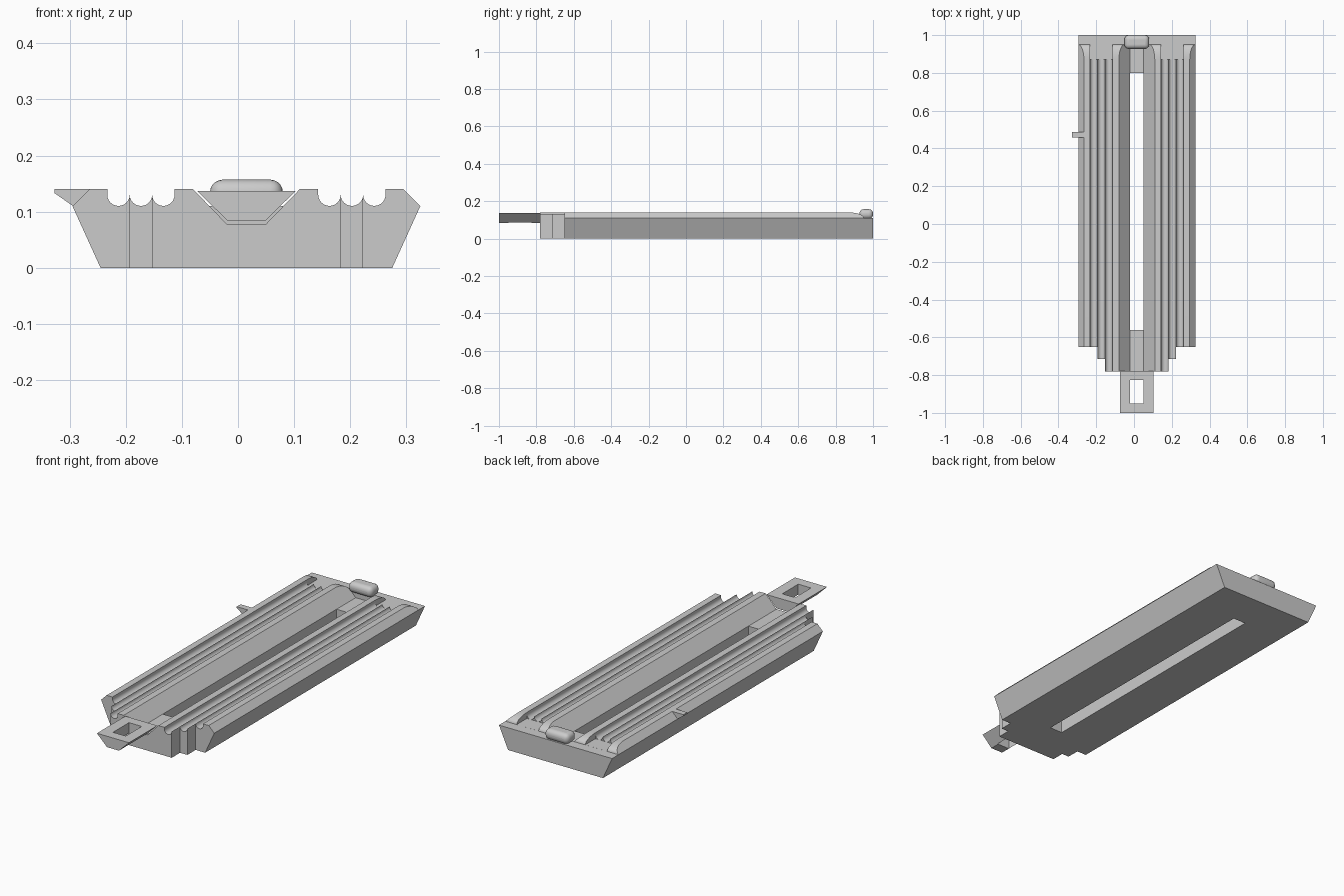
import bpy, bmesh, math

cube = bpy.data.objects.get("Cube")
if cube:
    bpy.data.objects.remove(cube, do_unlink=True)

CX = 0.015  # the body's own centre line

grey = bpy.data.materials.new("plain grey")
grey.use_nodes = True
GREY = (0.6, 0.6, 0.6, 1)
grey.diffuse_color = GREY
grey.node_tree.nodes["Principled BSDF"].inputs["Base Color"].default_value = GREY


def prism(name, profile, a, b, axis="y"):
    """Extrude a closed profile, (x, z) along y or (y, z) along x."""
    bm = bmesh.new()

    def place(p, t):
        return (CX + p[0], t, p[1]) if axis == "y" else (CX + t, p[0], p[1])
    ends = [[bm.verts.new(place(p, t)) for p in profile] for t in (a, b)]
    for ring in ends:
        bm.faces.new(ring)
    n = len(profile)
    for i in range(n):
        j = (i + 1) % n
        bm.faces.new((ends[0][i], ends[0][j], ends[1][j], ends[1][i]))
    bmesh.ops.recalc_face_normals(bm, faces=bm.faces)
    mesh = bpy.data.meshes.new(name)
    bm.to_mesh(mesh)
    bm.free()
    mesh.materials.append(grey)
    obj = bpy.data.objects.new(name, mesh)
    bpy.context.collection.objects.link(obj)
    return obj


def box(name, x0, x1, y0, y1, z0, z1):
    return prism(name, [(x0, z0), (x1, z0), (x1, z1), (x0, z1)], y0, y1)


def carve(target, cutter):
    """Subtract the cutter and remove it."""
    mod = target.modifiers.new("cut", "BOOLEAN")
    mod.operation, mod.solver, mod.object = "DIFFERENCE", "EXACT", cutter
    bpy.context.view_layer.update()
    graph = bpy.context.evaluated_depsgraph_get()
    mesh = bpy.data.meshes.new_from_object(target.evaluated_get(graph))
    target.modifiers.clear()
    target.data = mesh
    bpy.data.objects.remove(cutter, do_unlink=True)


def mirrored(points):
    return points + [(-x, z) for x, z in reversed(points)]


def smooth(obj, angle):
    bpy.ops.object.select_all(action="DESELECT")
    obj.select_set(True)
    bpy.context.view_layer.objects.active = obj
    bpy.ops.object.shade_smooth_by_angle(angle=math.radians(angle))


# Body with flared sides and chamfered top edges
body = prism("body", mirrored([(0.26, 0), (0.31, 0.11), (0.28, 0.14)]), -0.78, 1.0)

# Central V channel, closed at the back, with a through slot in its floor
carve(body, prism("channel_cutter",
                  mirrored([(0.035, 0.078), (0.095, 0.14), (0.095, 0.2)]), -0.9, 0.95))
carve(body, box("slot_cutter", -0.035, 0.035, -0.56, 0.80, -0.1, 0.1))

# Three scalloped grooves on each side
scallops = [(0.128, 0.2)]
for k in range(3):
    for i in range(13):
        if k and i == 0:
            continue
        t = math.pi * (1 + i / 12)
        scallops.append((0.148 + 0.04 * k + 0.02 * math.cos(t), 0.1302 + 0.02 * math.sin(t)))
scallops.append((0.248, 0.2))
for s in (1, -1):
    carve(body, prism("groove_cutter", [(s * x, z) for x, z in scallops], -0.9, 0.88))
    x0, x1 = sorted((s * 0.128, s * 0.248))
    carve(body, box("groove_end_cutter", x0, x1, 0.87, 0.955, 0.1102, 0.2))

# Rounded drop to the low back ledge
drop = [(0.87 + 0.08 * math.sin(t), 0.11 + 0.03 * math.cos(t))
        for t in (math.pi / 2 * i / 8 for i in range(9))]
carve(body, prism("ledge_cutter", [(0.87, 0.2)] + drop + [(1.1, 0.11), (1.1, 0.2)],
                  -0.5, 0.5, "x"))

# Stepped front corners
for s in (1, -1):
    for inner, y in ((0.168, -0.715), (0.208, -0.65)):
        x0, x1 = sorted((s * inner, s * 0.5))
        carve(body, box("step_cutter", x0, x1, -0.9, y, -0.1, 0.3))
smooth(body, 25)

# Front tongue with a square window
tongue = prism("front_tongue", mirrored([(0.033, 0.083), (0.088, 0.137)]), -1.0, -0.778)
carve(tongue, box("window_cutter", -0.035, 0.035, -0.95, -0.825, 0, 0.3))

# Small lug on the right edge
prism("side_lug", [(-0.28, 0.14), (-0.342, 0.14), (-0.342, 0.133), (-0.309, 0.11)],
      0.457, 0.487)

# Rounded stop bar across the back ledge
bar = box("stop_bar", -0.065, 0.065, 0.927, 1.0, 0.105, 0.157)
bevel = bar.modifiers.new("round", "BEVEL")
bevel.width, bevel.segments = 0.0225, 5
smooth(bar, 40)
